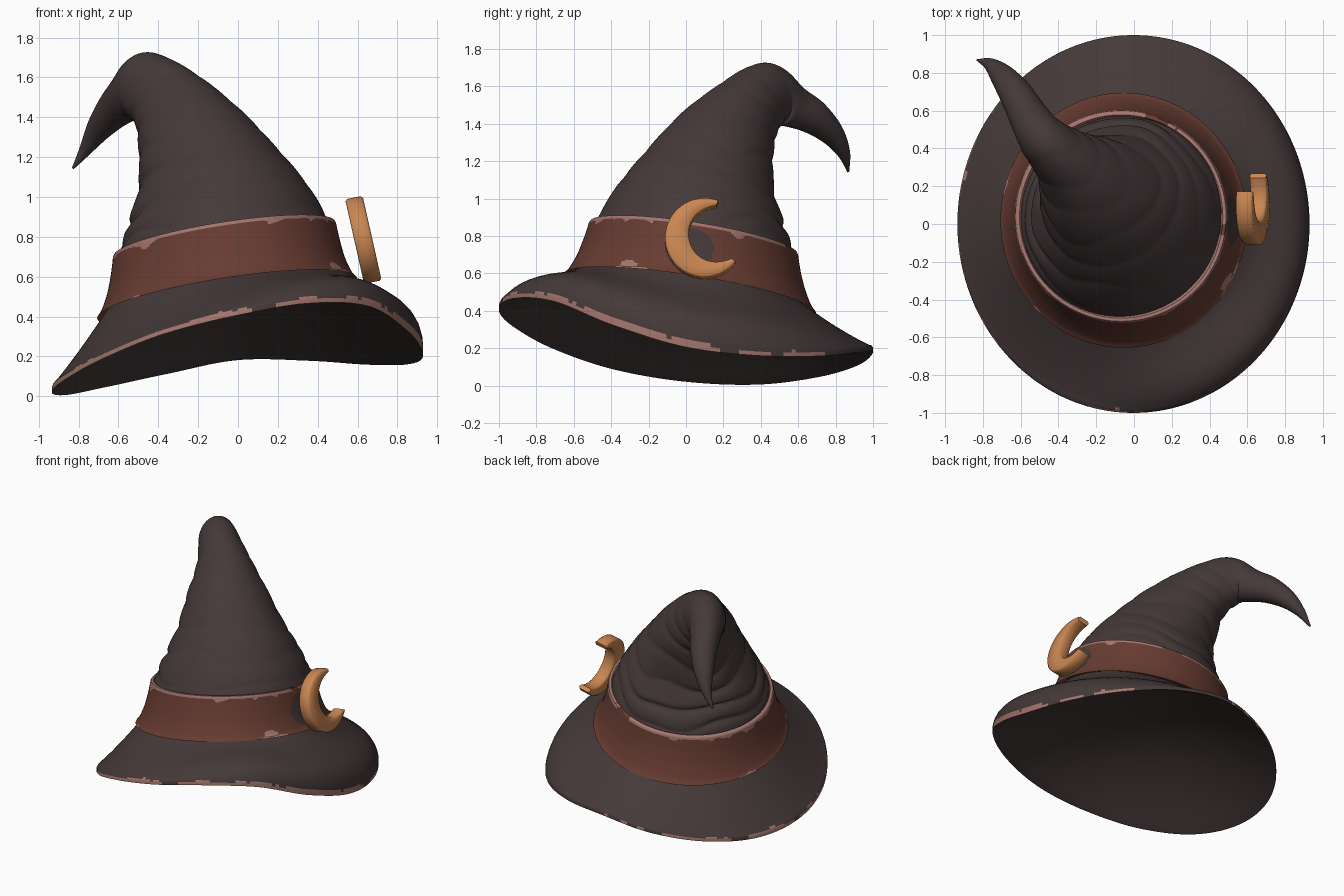
import bpy, bmesh, math
from mathutils import Vector, noise

if "Cube" in bpy.data.objects:
    bpy.data.objects.remove(bpy.data.objects["Cube"])

SEG = 240
TAU = 2 * math.pi


def material(name, rgb):
    m = bpy.data.materials.new(name)
    m.diffuse_color = (*rgb, 1)
    m.use_nodes = True
    m.node_tree.nodes["Principled BSDF"].inputs["Base Color"].default_value = m.diffuse_color
    return m


FELT = material("dark felt", (0.060, 0.041, 0.041))
LEATHER = material("brown leather", (0.135, 0.045, 0.032))
WORN = material("worn pink edge", (0.370, 0.180, 0.155))
BRONZE = material("bronze", (0.590, 0.240, 0.085))


def catmull(a, b, c, d, t):
    return [0.5 * (2 * q + (r - p) * t + (2 * p - 5 * q + 4 * r - s) * t * t
                   + (3 * q - p - 3 * r + s) * t ** 3) for p, q, r, s in zip(a, b, c, d)]


def resample(rows, steps):
    """Smooth open curve through rows; returns (parameter, values)."""
    out, n = [], len(rows)
    for i in range(n - 1):
        for k in range(steps):
            t = k / steps
            out.append((i + t, catmull(rows[max(i - 1, 0)], rows[i], rows[i + 1],
                                       rows[min(i + 2, n - 1)], t)))
    return out + [(n - 1, list(rows[-1]))]


def loft(name, rings, mats, rule=None, caps=(False, False), angle=40):
    """Skin closed rings; rule(ring, segment, centre) picks the material."""
    bm = bmesh.new()
    vs = [[bm.verts.new(p) for p in ring] for ring in rings]
    n = len(rings[0])
    for i in range(len(rings) - 1):
        for j in range(n):
            k = (j + 1) % n
            f = bm.faces.new((vs[i][j], vs[i][k], vs[i + 1][k], vs[i + 1][j]))
            if rule:
                f.material_index = rule(i, j, f.calc_center_median())
    for use, ring in zip(caps, (vs[0], vs[-1])):
        if use:
            bm.faces.new(ring)
    bmesh.ops.recalc_face_normals(bm, faces=bm.faces)
    me = bpy.data.meshes.new(name)
    bm.to_mesh(me)
    bm.free()
    for m in mats:
        me.materials.append(m)
    ob = bpy.data.objects.new(name, me)
    bpy.context.collection.objects.link(ob)
    bpy.ops.object.select_all(action='DESELECT')
    ob.select_set(True)
    bpy.context.view_layer.objects.active = ob
    bpy.ops.object.shade_smooth_by_angle(angle=math.radians(angle))
    return ob


def tilted(cx, cy, cz, r, a, ry=None):
    """Point on a ring that rises to the front right."""
    c, s = r * math.cos(a), (ry or r) * math.sin(a)
    return Vector((cx + c, cy + s, cz + .153 * (c - s)))


def ragged(c, seed):
    """Broken-up wear mask: coarse noise plus fine grain."""
    return (noise.noise(Vector((c.x * 4, c.y * 4, seed)))
            + .45 * noise.noise(Vector((c.x * 17, c.y * 17, seed))))


ANGLES = [TAU * j / SEG for j in range(SEG)]

# Brim: wavy edge heights every 22.5 degrees, starting at +x
EDGE = [.210, .165, .162, .182, .185, .115, .05, .01,
        .025, .09, .20, .32, .410, .470, .455, .325]


def edge_height(a):
    u = a / TAU * 16
    i = int(u)
    return catmull(*[[EDGE[(i + k) % 16]] for k in (-1, 0, 1, 2)], u - i)[0]


def brim_edge(a):
    return Vector((.932 * math.cos(a) - .003, math.sin(a), edge_height(a) + .02))


def brim_point(a, t, drop):
    p = tilted(-.055, .02, .525, .60, a).lerp(brim_edge(a), t)
    # The brim bulges and rolls over before it droops on the right
    right = max(0, math.cos(a + .25))
    roll = 10 * t ** 4 * (1 - t) * right
    p.z += .08 * right * 5.2 * t * t * (1 - t) + .03 * roll - .048 * t * (1 - t) - drop
    p.x += .045 * roll * math.cos(a)
    p.y += .02 * roll * math.sin(a)
    return p


brim = [[brim_point(a, k / 16, 0) for a in ANGLES] for k in range(16)]
brim += [[brim_point(a, t, d) for a in ANGLES]
         for t, d in ((.984, -.003), (1, .002), (1, .024))]
# Underside is one shallow smooth bowl
for k in range(1, 25):
    q = 1 - k / 24.5
    ring = []
    for a in ANGLES:
        e = brim_edge(a)
        ring.append(Vector((e.x * q, e.y * q, (e.z - .03) * q * q + .52 * (1 - q * q)
                            + .12 * (e.x - e.y) * (q - q * q))))
    brim.append(ring)


def brim_rule(i, j, c):
    v = ragged(c, 3.1)
    if i == 17:
        return int(v > (-.42 if c.y < .45 else .02))
    if i == 16:
        return int(v > (-.05 if c.y < .45 else .35))
    if i == 15:
        return int(v > .62)
    return 0


loft("brim", brim, [FELT, WORN], brim_rule, (False, True), 60)

# Hat band: centre x, y, z, radii in x and y from flared bottom to rolled top
BAND = [(-.055, .020, .492, .652, .675), (-.057, .022, .525, .628, .648),
        (-.060, .027, .60, .598, .612), (-.063, .032, .68, .578, .585),
        (-.066, .037, .745, .566, .568), (-.068, .040, .782, .560, .560)]
band_rows = [r for _, r in resample(BAND, 8)]
N_OUT = len(band_rows)
band_rows += [(-.068, .04, .791, .555, .555), (-.068, .04, .793, .538, .538),
              (-.068, .04, .76, .515, .515)]
band = [[tilted(x, y, z, rx, a, ry) for a in ANGLES] for x, y, z, rx, ry in band_rows]


def band_rule(i, j, c):
    v = ragged(c, 7.7)
    if c.x > 0 and (c.y - .02) ** 2 / .0170 + (c.z - .735) ** 2 / .0115 < 1:
        return 2                                   # dark patch behind the crescent
    if i >= N_OUT - 4:
        return int(v > -.5)                        # worn top rim
    if i >= N_OUT - 10:
        return int(v > .06 + .06 * (N_OUT - 4 - i)
                   and noise.noise(c * 3) > -.2)
    if i < 4:
        return int(v > .34 + .06 * i)
    # single chip low on the right front
    return int(c.x > 0 and (c.y + .31) ** 2 / .0020 + (c.z - .65) ** 2 / .0004 < 1)


loft("hat_band", band, [LEATHER, WORN, FELT], band_rule, angle=50)

# Crown: centre x, y, z, lean in degrees, radius, sideways squash
CROWN = [(-.065, .035, .70, 12, .548, 1), (-.068, .04, .78, 12, .536, 1),
         (-.094, .07, .95, 16, .464, 1), (-.152, .125, 1.13, 24, .368, .98),
         (-.248, .216, 1.33, 33, .278, .95), (-.352, .328, 1.48, 43, .210, .85),
         (-.490, .458, 1.563, 72, .172, .75), (-.550, .550, 1.50, 118, .125, .88),
         (-.620, .675, 1.438, 124, .096, .95), (-.695, .780, 1.345, 138, .066, 1),
         (-.762, .845, 1.24, 150, .034, 1), (-.828, .868, 1.145, 140, .006, 1)]
side = Vector((.7071, .7071, 0))
crown = []
for s, (x, y, z, lean, r, squash) in resample(CROWN, 16):
    f = math.radians(lean)
    axis = Vector((-.7071 * math.sin(f), .7071 * math.sin(f), math.cos(f)))
    back = axis.cross(side)
    fade = max(0, min(1, (s - .9) * 1.3)) * max(.1, min(1, (7 - s) / 1.5))
    ring = []
    for a in ANGLES[::2]:
        d = math.cos(a) * squash * side + math.sin(a) * back
        p = Vector((x, y, z)) + d * r
        # Cloth folds: deepest on the side the tip leans to
        warp = 2.4 * noise.noise(p * 2.8) + .6 * math.cos(a)
        crease = 1 - abs(math.sin(s * 4.4 + warp))
        w = .25 + .75 * max(0, min(1, .45 + .7 * math.sin(a)))
        w *= .75 + .6 * noise.noise(p * 3.5 + Vector((9, 2, 4)))
        ring.append(p + d * r * fade * w * (.022 - .07 * crease ** 1.5))
    crown.append(ring)
loft("crown", crown, [FELT], caps=(True, True), angle=70)

# Crescent ornament: tapered bevelled section swept round an arc, leaning inwards
moon = []
for k in range(49):
    t = k / 48
    a = math.radians(70 + 252 * t)
    w = .030 + .100 * math.sin(math.pi * t) ** .85
    h, b, ring = .044, .010, []
    for u, v in ((b, -h), (w - b, -h), (w, -h + b), (w, h - b),
                 (w - b, h), (b, h), (0, h - b), (0, -h + b)):
        rad = .212 - u
        z = .785 + rad * math.sin(a)
        ring.append(Vector((.581 + (1 - z) * .225 + v, .10 + rad * math.cos(a), z + v * .2)))
    moon.append(ring)
loft("crescent_ornament", moon, [BRONZE], caps=(True, True), angle=50)
